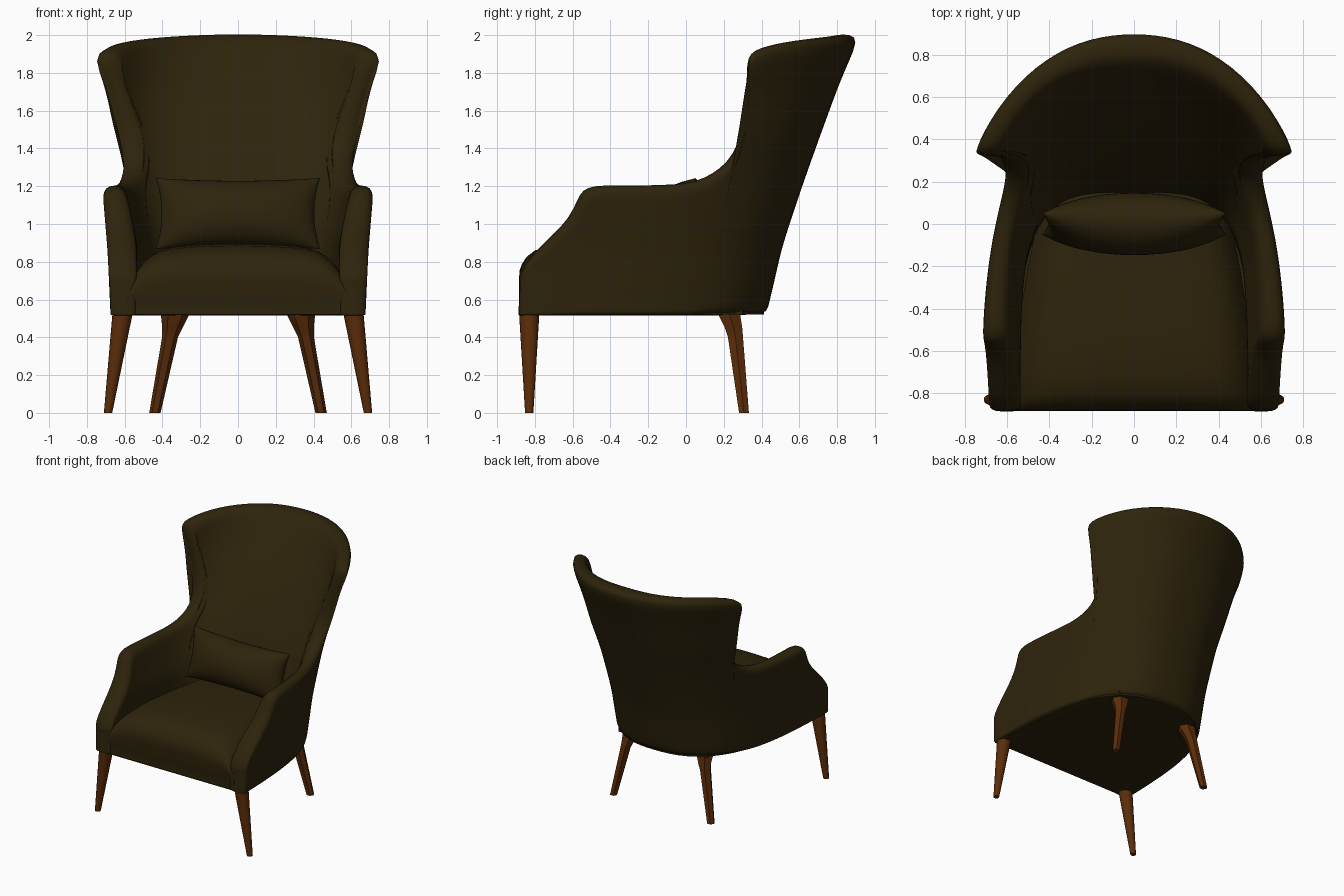
import bpy, bmesh, math
from mathutils import Matrix, Vector

if "Cube" in bpy.data.objects:
    bpy.data.objects.remove(bpy.data.objects["Cube"])

def material(name, col):
    m = bpy.data.materials.new(name)
    m.diffuse_color = (*col, 1)
    m.use_nodes = True
    m.node_tree.nodes["Principled BSDF"].inputs["Base Color"].default_value = m.diffuse_color
    return m

FABRIC = material("dark olive fabric", (0.027, 0.0175, 0.0035))
WOOD = material("brown wood", (0.105, 0.026, 0.003))

def make(name, verts, faces, mat, subsurf=0, angle=180):
    me = bpy.data.meshes.new(name)
    me.from_pydata([tuple(v) for v in verts], [], faces)
    bm = bmesh.new()
    bm.from_mesh(me)
    bmesh.ops.remove_doubles(bm, verts=bm.verts, dist=1e-5)
    bmesh.ops.recalc_face_normals(bm, faces=bm.faces)
    bm.to_mesh(me)
    bm.free()
    me.materials.append(mat)
    ob = bpy.data.objects.new(name, me)
    bpy.context.collection.objects.link(ob)
    if subsurf:
        mod = ob.modifiers.new("smooth", 'SUBSURF')
        mod.levels = mod.render_levels = subsurf
    bpy.ops.object.select_all(action='DESELECT')
    ob.select_set(True)
    bpy.context.view_layer.objects.active = ob
    bpy.ops.object.shade_smooth_by_angle(angle=math.radians(angle))
    return ob

def loft(rings, closed=True, caps=True):
    """Join equal rings of points with quads."""
    n = len(rings[0])
    verts = [p for r in rings for p in r]
    faces = [(i * n + j, i * n + (j + 1) % n, (i + 1) * n + (j + 1) % n, (i + 1) * n + j)
             for i in range(len(rings) - 1) for j in range(n if closed else n - 1)]
    if caps:
        faces += [tuple(range(n)), tuple(range((len(rings) - 1) * n, len(rings) * n))]
    return verts, faces

def lerp_table(t, z):
    if z <= t[0][0]:
        return t[0][1]
    for (a, p), (b, q) in zip(t, t[1:]):
        if z <= b:
            return p + (q - p) * (z - a) / (b - a)
    return t[-1][1]

# --- shell: half width and back position by height, outside and inside
Z0, F0 = 0.515, -0.888
WIDTH = ([(.52, .675), (.85, .69), (1.15, .72), (1.25, .73), (1.4, .765), (1.6, .83), (1.75, .9), (1.9, 1.01), (2, 1.03)],
         [(.52, .54), (.9, .535), (1.2, .6), (1.45, .645), (1.9, .81), (2, .83)])
BACK = ([(.52, .425), (.7, .47), (.85, .5), (1.17, .605), (1.45, .705), (1.75, .815), (2, .925)],
        [(.52, .1), (.9, .15), (1.2, .25), (1.6, .48), (2, .77)])

def expo(z, inner):
    if inner:
        k = min(1, max(0, (z - 1.4) / .5))
        return 4 - 1.5 * k, lerp_table([(.95, 4.5), (1.25, 6), (1.4, 6), (1.9, 3)], z)
    k = min(1, max(0, (z - 1.5) / .4))
    return 2.5 - .28 * k, 3 - .8 * k

def f_of_y(y, z, i):
    return min(1, (y - F0) / (lerp_table(BACK[i], z) - F0))

def s_of_f(f, z, i):
    a, b = expo(z, i)
    return max(0, 1 - max(f, 0) ** b) ** (1 / a)

def f_of_s(s, z, i):
    a, b = expo(z, i)
    return (1 - s ** a) ** (1 / b)

# rim seen from the side: y, z and the y of the column foot
RIM = [(-.888, .69, -.888), (-.866, .77, -.866), (-.81, .845, -.8), (-.71, .94, -.7), (-.62, 1.03, -.62),
       (-.575, 1.13, -.55), (-.55, 1.18, -.5), (-.49, 1.205, -.43), (-.37, 1.205, -.34), (-.2, 1.205, -.22),
       (-.05, 1.21, -.12), (.05, 1.225, -.06), (.14, 1.265, -.02), (.22, 1.33, .02), (.27, 1.42, .05),
       (.3, 1.52, .07), (.312, 1.64, .09), (.316, 1.76, .11), (.316, 1.85, .13)]
TOPS = [1, .95, .88, .78, .66, .53, .4, .27, .13, 0]
NV, LIP = 12, .03
STEPS = [0, .03] + [k / NV for k in range(1, NV + 1)]
EDGE = [(z, y) for y, z, _ in RIM[10:]]

def shell_point(f, z, i):
    if i and z > 1.22:                       # keep the lining behind the wing edge
        fs, w = f_of_y(lerp_table(EDGE, z) + .015, z, 1), .015
        f = min(1, fs + w * math.log(1 + math.exp((f - fs) / w)))
    return Vector((lerp_table(WIDTH[i], z) * s_of_f(f, z, i),
                   F0 + f * (lerp_table(BACK[i], z) - F0), z))

def column(foot_f, ends, lip):
    """One profile: up the outside, over the rim, down the inside."""
    sides = []
    for i, (f, z) in enumerate(ends):
        sides.append([shell_point(foot_f[i] + (f - foot_f[i]) * v, Z0 + (z - Z0) * v, i) for v in STEPS])
    out, inn = sides
    mids = []
    for t in (.25, .75):
        p = out[-1].lerp(inn[-1], t)
        mids.append(Vector((p.x, p.y + lip[0], p.z + lip[1])))
    return out + mids + inn[::-1]

cols = []
for k, (y, z, yb) in enumerate(RIM):
    p, q = RIM[max(k - 1, 0)], RIM[min(k + 1, len(RIM) - 1)]
    t = Vector((q[0] - p[0], q[1] - p[1])).normalized() * (LIP * min(1, .2 + .3 * k))
    yy, zz = y + t.y, z - t.x
    fb = f_of_y(yb, Z0, 0)
    fi = fb + max(0, z - 1.25) * .3          # lining columns lean back under the wings
    cols.append(column((fb, fi), [(f_of_y(yy, zz, i), zz) for i in (0, 1)], (-t.y, t.x)))
for r in TOPS:
    z = 2.005 - .05 * r ** 2 - .05 * r ** 12 - LIP
    ends, feet = [], []
    for i in (0, 1):
        s0 = s_of_f(f_of_y(.33, 1.88, i), 1.88, i)
        ends.append((f_of_s(s0 * r, z, i), z))
        ff = f_of_y(.17, Z0, 0) + (.2 * .9 if i else 0)
        feet.append(f_of_s(s_of_f(ff, Z0, i) * r, Z0, i))
    cols.append(column(feet, ends, (0, LIP)))
mirrored = [[Vector((-p.x, p.y, p.z)) for p in c] for c in cols[-2::-1]]
verts, faces = loft(cols + mirrored, caps=False)
n = len(cols[0])
last = (len(cols) * 2 - 2) * n
for base in (0, last):                       # flat arm fronts
    for j in range(n // 2 - 1):
        faces.append((base + j, base + j + 1, base + n - 2 - j, base + n - 1 - j))
make("back_and_arms", verts, faces, FABRIC, subsurf=1)

# --- underside panel closing the bottom of the shell
edge = [(c[0].x * .97, c[0].y * .97) for c in cols]
edge += [(-x, y) for x, y in edge[-2::-1]]
make("underside", *loft([[(x, y, z) for x, y in edge] for z in (.521, .56)]), FABRIC, angle=30)

# --- seat: arched cross-sections from front to back
rings = []
for y, top, w in [(-.875, .64, .585), (-.884, .69, .585), (-.882, .75, .58), (-.87, .785, .58), (-.845, .825, .575), (-.8, .86, .57),
                  (-.7, .885, .56), (-.5, .895, .55), (-.2, .89, .5), (.05, .88, .45), (.3, .87, .4)]:
    ring = [(-w, y, .52)]
    for k in range(33):
        u = -math.cos(math.pi * k / 32)
        ring.append((w * u, y, .52 + (top - .52) * (1 - .1 * u * u - .4 * abs(u) ** 8)))
    rings.append(ring + [(w, y, .52)])
make("seat", *loft(rings), FABRIC, angle=50)

# --- lumbar cushion with pinched corners
tilt = Matrix.Translation((0, 0, 1.055)) @ Matrix.Rotation(math.radians(-15), 4, 'X')
N = 20
for_sides = []
for side in (-1, 1):
    for_sides.append([[tilt @ Vector((.435 * a * (1 - .07 * (1 - b * b)), side * .145 * max(0, (1 - a * a) * (1 - b * b)) ** .5,
                                      .195 * b * (1 - .1 * (1 - a * a))))
                       for a in (math.sin(math.pi * (i / N - .5)) for i in range(N + 1))]
                      for b in (math.sin(math.pi * (j / N - .5)) for j in range(N + 1))])
va, fa = loft(for_sides[0], closed=False, caps=False)
vb, fb = loft(for_sides[1], closed=False, caps=False)
make("cushion", va + vb, fa + [tuple(i + len(va) for i in f) for f in fb], FABRIC, angle=60)

# --- legs: stacked rings of x, y, z, x radius, y radius
def leg(name, side, rings, sides):
    pts = [[(side * (x + rx * math.cos(2 * math.pi * k / sides)), y + ry * math.sin(2 * math.pi * k / sides), z)
            for k in range(sides)] for x, y, z, rx, ry in rings]
    make(name, *loft(pts), WOOD, angle=40)

for side, tag in ((1, "right"), (-1, "left")):
    leg("front_leg_" + tag, side, [(.688, -.83, 0, .022, .022), (.615, -.83, .5, .052, .052), (.609, -.83, .54, .054, .054)], 20)
    leg("back_leg_" + tag, side, [(.44, .307, 0, .03, .03), (.36, .262, .4, .042, .046), (.347, .252, .45, .054, .053),
                                  (.335, .232, .51, .072, .065), (.33, .23, .54, .075, .067)], 6)
